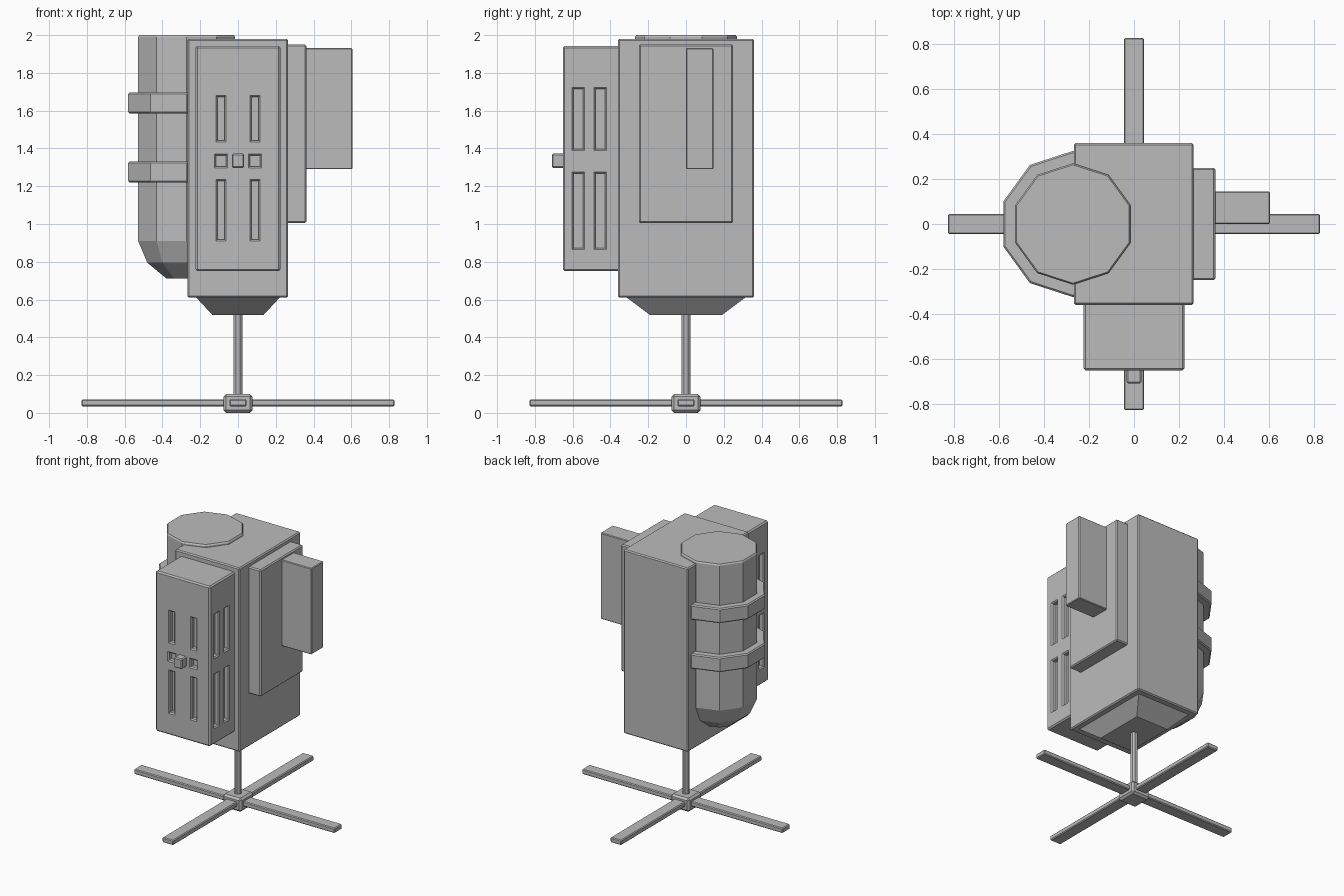
import bpy, bmesh, math

if "Cube" in bpy.data.objects:
    bpy.data.objects.remove(bpy.data.objects["Cube"])

grey = bpy.data.materials.new("plain grey")
grey.diffuse_color = (0.5, 0.5, 0.5, 1)
grey.use_nodes = True
grey.node_tree.nodes["Principled BSDF"].inputs["Base Color"].default_value = grey.diffuse_color


def finish(name, bm, bevel=0.0):
    """Turn a bmesh into a flat-shaded object with optionally chamfered edges."""
    bmesh.ops.recalc_face_normals(bm, faces=bm.faces)
    if bevel:
        sharp = [e for e in bm.edges if e.calc_face_angle(0) > math.radians(50)]
        bmesh.ops.bevel(bm, geom=sharp, offset=bevel, segments=1, affect='EDGES')
        bmesh.ops.recalc_face_normals(bm, faces=bm.faces)
    mesh = bpy.data.meshes.new(name)
    bm.to_mesh(mesh)
    bm.free()
    mesh.materials.append(grey)
    obj = bpy.data.objects.new(name, mesh)
    bpy.context.collection.objects.link(obj)
    return obj


def loft(bm, rings):
    """Skin a stack of rings and cap both ends."""
    loops = [[bm.verts.new(p) for p in ring] for ring in rings]
    for a, b in zip(loops, loops[1:]):
        for i in range(len(a)):
            j = (i + 1) % len(a)
            bm.faces.new((a[i], a[j], b[j], b[i]))
    bm.faces.new(loops[0])
    bm.faces.new(loops[-1])


def rect(x0, x1, y0, y1, z):
    return [(x0, y0, z), (x1, y0, z), (x1, y1, z), (x0, y1, z)]


def ngon(x, y, r, z, n, start=90):
    return [(x + r * math.cos(math.radians(start) + 2 * math.pi * i / n),
             y + r * math.sin(math.radians(start) + 2 * math.pi * i / n), z) for i in range(n)]


def box(name, x, y, z, bevel=0.008):
    bm = bmesh.new()
    loft(bm, [rect(*x, *y, z[0]), rect(*x, *y, z[1])])
    return finish(name, bm, bevel)


def stack(name, rings, bevel=0.0):
    bm = bmesh.new()
    loft(bm, rings)
    return finish(name, bm, bevel)


# Main cabinet and tapered underside
box("cabinet", (-0.268, 0.265), (-0.36, 0.36), (0.61, 1.98))
stack("cabinet_underside", [rect(-0.135, 0.135, -0.19, 0.19, 0.518),
                            rect(-0.225, 0.225, -0.32, 0.32, 0.615)])

# Front housing, with chamfered slots cut into the front and both sides
housing = box("front_housing", (-0.225, 0.225), (-0.652, -0.35), (0.75, 1.943), 0.01)
cut = bmesh.new()
PROFILE = [(-0.035, 0.008), (-0.008, 0.008), (0.0, 0.0), (0.03, 0.0)]  # depth, inset


def slot(u0, u1, z0, z1, place):
    loft(cut, [[place(u, z, d) for u, z in ((u0 + s, z0 + s), (u1 - s, z0 + s),
                                            (u1 - s, z1 - s), (u0 + s, z1 - s))]
               for d, s in PROFILE])


for side in (-1, 1):
    for c, w, z0, z1 in ((0.09, 0.027, 1.435, 1.68), (0.09, 0.027, 0.91, 1.235),
                         (0.09, 0.034, 1.297, 1.37)):
        slot(side * c - w, side * c + w, z0, z1, lambda u, z, d: (u, -0.652 - d, z))
    for y in (-0.57, -0.453):
        for z0, z1 in ((0.865, 1.275), (1.388, 1.722)):
            slot(y - 0.033, y + 0.033, z0, z1,
                 lambda u, z, d: (side * (0.225 + d), u, z))
cutter = finish("slot_cutter", cut)
cutter.hide_render = True
cutter.hide_set(True)
mod = housing.modifiers.new("slots", 'BOOLEAN')
mod.operation = 'DIFFERENCE'
mod.solver = 'EXACT'
mod.object = cutter

# Knob on the front
box("front_knob", (-0.033, 0.033), (-0.71, -0.645), (1.297, 1.373), 0.007)

# Side panel and fin
box("side_panel", (0.255, 0.362), (-0.25, 0.25), (1.005, 1.95))
box("side_fin", (0.355, 0.605), (0.0, 0.145), (1.29, 1.932), 0.005)

# Ten-sided tank with rounded bottom
TX, TR = -0.272, 0.27
stack("tank", [ngon(TX, 0, r * TR, z, 10) for r, z in
               ((0.42, 0.712), (0.81, 0.795), (1.0, 0.91), (1.0, 1.99), (0.975, 2.0))])

# Straps around the tank
for i, (z0, z1) in enumerate(((1.22, 1.33), (1.585, 1.695))):
    R, b = 0.325, 0.008
    stack(f"tank_strap_{i + 1}", [ngon(TX, 0, r, z, 10) for r, z in
                                  ((R - b, z0), (R, z0 + b), (R, z1 - b), (R - b, z1))])

# Stand: pole, hub and crossed feet
stack("pole", [ngon(0, 0, 0.025, z, 8, 22.5) for z in (0.09, 0.53)])
box("hub", (-0.077, 0.077), (-0.077, 0.077), (0.0, 0.1), 0.014)
box("foot_bar_across", (-0.828, 0.828), (-0.045, 0.045), (0.035, 0.072), 0.006)
box("foot_bar_lengthwise", (-0.045, 0.045), (-0.828, 0.828), (0.035, 0.072), 0.006)
